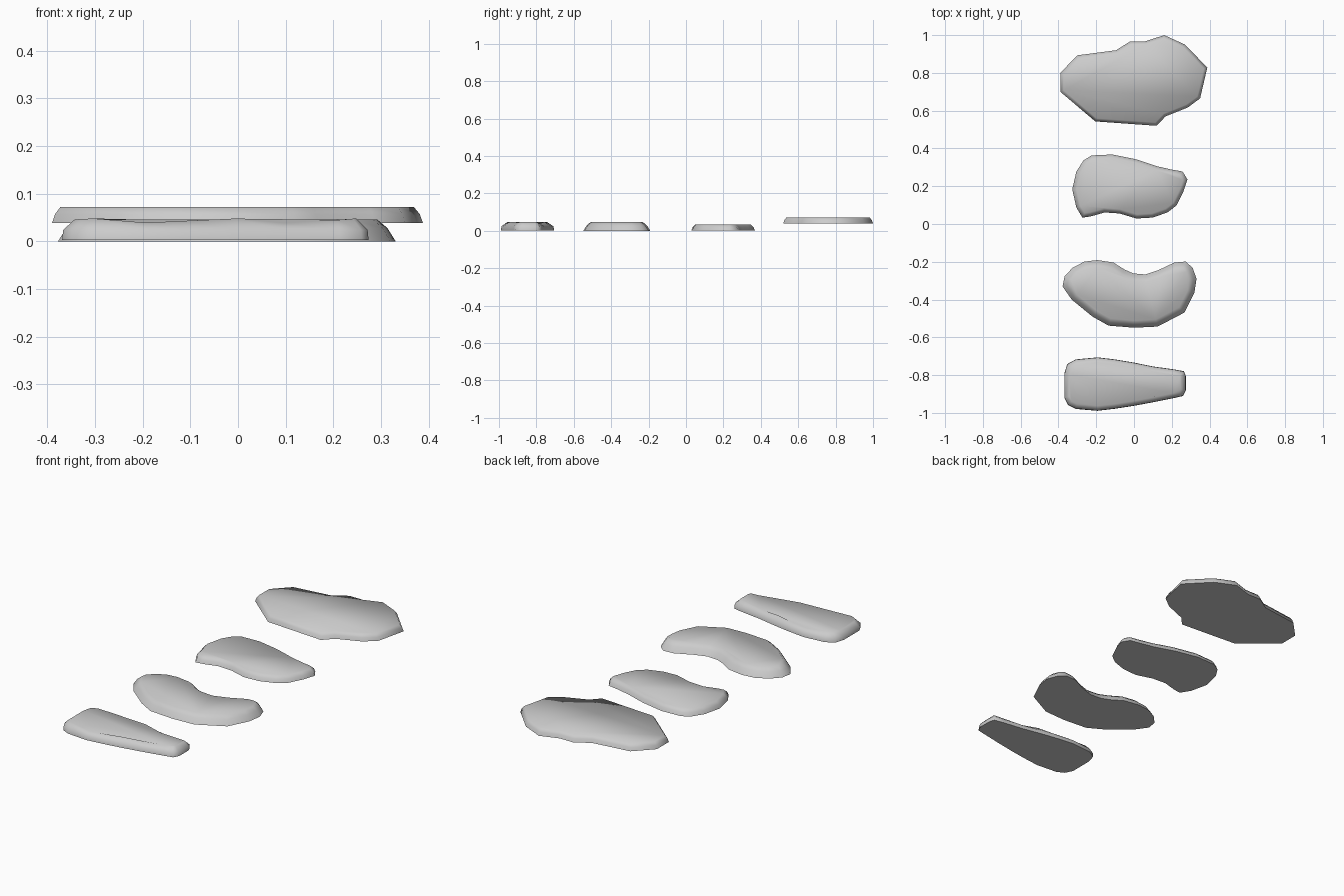
import bpy, bmesh, math
from mathutils import Vector


def inset(points, d):
    # Move each outline point (clockwise order) inward by about d
    n, out = len(points), []
    for i, p in enumerate(points):
        a = (p - points[i - 1]).normalized()
        b = (points[(i + 1) % n] - p).normalized()
        na, nb = Vector((a.y, -a.x)), Vector((b.y, -b.x))
        m = (na + nb).normalized()
        out.append(p + m * d / max(m.dot(na), 0.7))
    return out


def slab(name, outline, rings, wave=0.0):
    # rings: (inset, z) from underside to top
    pts = [Vector(p) for p in outline]
    n = len(pts)
    bm = bmesh.new()
    loops = []
    for k, (d, z) in enumerate(rings):
        top = k == len(rings) - 1
        loops.append([bm.verts.new((p.x, p.y, z + (wave * math.cos(math.tau * (p.x + 0.3) / 0.28) if top else 0)))
                      for p in inset(pts, d)])
    for lo, hi in zip(loops, loops[1:]):
        for i in range(n):
            j = (i + 1) % n
            bm.faces.new((lo[i], hi[i], hi[j], lo[j]))
    bm.faces.new(loops[-1])
    base = bm.faces.new(loops[0])
    bmesh.ops.recalc_face_normals(bm, faces=bm.faces)
    for f in bm.faces:
        f.smooth = True
    for e in base.edges:
        e.smooth = False
    mesh = bpy.data.meshes.new(name)
    bm.to_mesh(mesh)
    bm.free()
    bpy.context.collection.objects.link(bpy.data.objects.new(name, mesh))


# Large angular slab at the back
slab("large_flat_stone", [
    (-.39, .80), (-.30, .893), (-.095, .92), (-.02, .967), (.06, .967),
    (.16, 1.0), (.27, .95), (.388, .828), (.35, .665), (.285, .617),
    (.167, .57), (.12, .52), (-.205, .543), (-.39, .70)],
    [(0, .039), (.006, .057), (.017, .072)])

# Small curved stone
slab("small_curved_stone", [
    (-.327, .183), (-.305, .278), (-.267, .337), (-.225, .363), (-.114, .368),
    (.013, .342), (.125, .305), (.20, .288), (.257, .278), (.283, .236),
    (.262, .172), (.225, .098), (.177, .061), (.098, .034), (.013, .029),
    (-.077, .056), (-.156, .061), (-.23, .04), (-.273, .034), (-.305, .087)],
    [(0, .002), (.007, .02), (.022, .035)])

# Bean shaped stone
slab("bean_stone", [
    (-.378, -.331), (-.368, -.278), (-.325, -.231), (-.262, -.199), (-.193, -.191),
    (-.109, -.204), (-.05, -.241), (-.003, -.262), (.061, -.267), (.125, -.246),
    (.214, -.204), (.273, -.199), (.31, -.231), (.331, -.289), (.32, -.363),
    (.267, -.469), (.125, -.543), (.0, -.549), (-.135, -.538), (-.22, -.49), (-.33, -.40)],
    [(0, 0), (.017, .028), (.038, .046)])

# Tapered stone at the front
slab("tapered_stone", [
    (-.373, -.92), (-.373, -.792), (-.357, -.739), (-.31, -.713), (-.193, -.702),
    (-.10, -.713), (-.003, -.729), (.10, -.75), (.214, -.766), (.267, -.776),
    (.278, -.803), (.278, -.882), (.262, -.914), (.214, -.925), (.10, -.948),
    (-.003, -.967), (-.10, -.982), (-.193, -.993), (-.31, -.983), (-.352, -.962)],
    [(.004, .003), (.006, .024), (.03, .043)], wave=.005)
